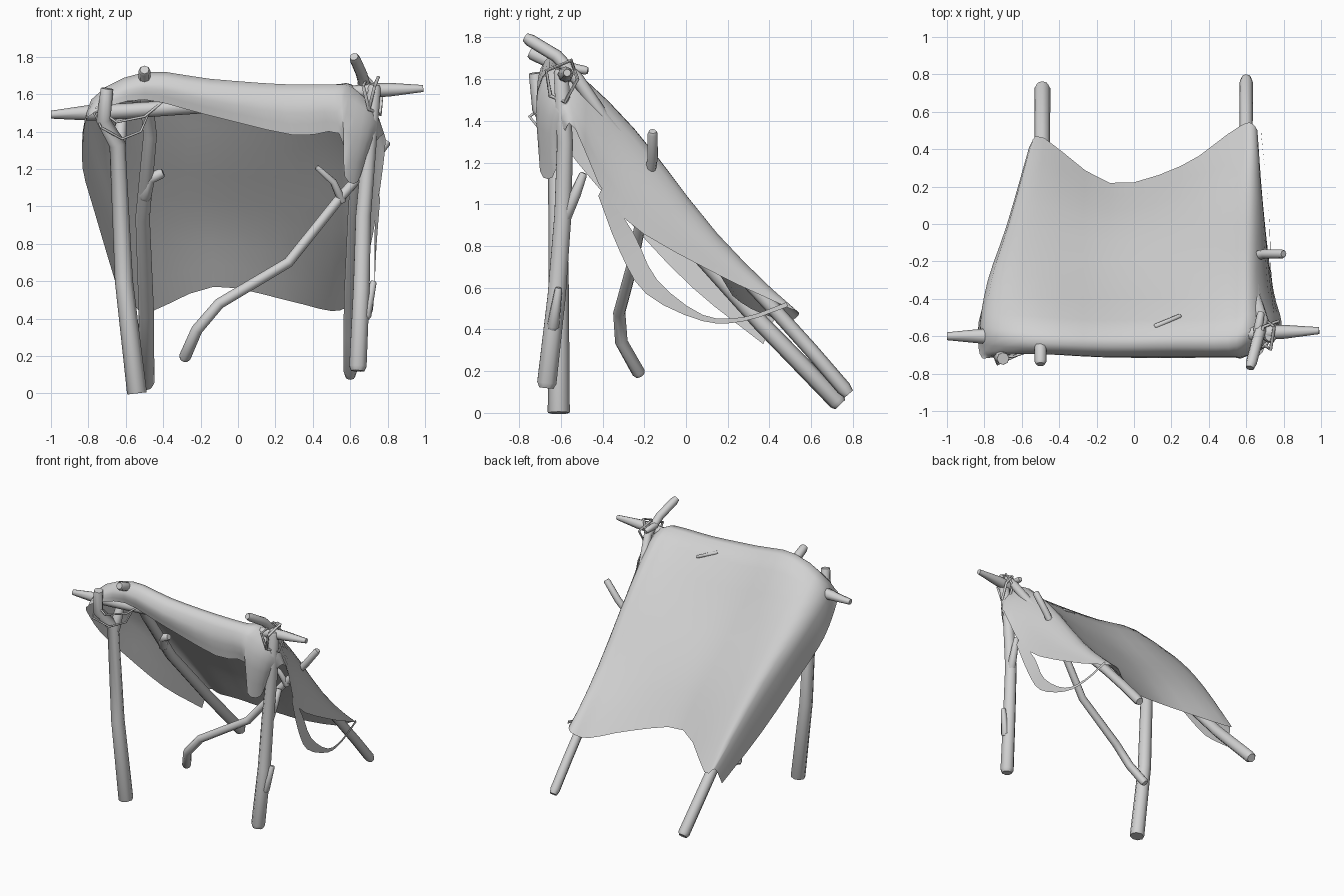
import bpy
import bmesh
from math import radians
from mathutils import Vector

default_cube = bpy.data.objects.get("Cube")
if default_cube:
    bpy.data.objects.remove(default_cube, do_unlink=True)

material = bpy.data.materials.new("plain grey")
material.use_nodes = True
grey = (.64, .64, .64, 1)
material.diffuse_color = grey
material.node_tree.nodes["Principled BSDF"].inputs["Base Color"].default_value = grey


def select_only(obj):
    bpy.ops.object.select_all(action='DESELECT')
    obj.select_set(True)
    bpy.context.view_layer.objects.active = obj


def finish(obj, angle):
    """Give the object its colour and smooth shading with sharp creases."""
    select_only(obj)
    obj.data.materials.clear()
    obj.data.materials.append(material)
    bpy.ops.object.shade_smooth_by_angle(angle=radians(angle))
    return obj


def stick(name, points, start, end, taper=.5, tip=.75, cyclic=False):
    """Eight-sided branch along a path, narrowing from start to end radius."""
    curve = bpy.data.curves.new(name, 'CURVE')
    curve.dimensions = '3D'
    curve.bevel_depth = 1
    curve.bevel_resolution = 2
    curve.use_fill_caps = True
    path = [Vector(p) for p in points]
    last = len(path) - 1
    radii = [start + (end - start) * i / last for i in range(last + 1)]
    if not cyclic:
        # Narrowed tips: an extra ring a little way in from each end
        head = path[0] + (path[1] - path[0]).normalized() * start * taper
        tail = path[-1] + (path[-2] - path[-1]).normalized() * end * taper
        path = [path[0], head, *path[1:-1], tail, path[-1]]
        radii = [start * tip, *radii, end * tip]
    spline = curve.splines.new('POLY')
    spline.points.add(len(path) - 1)
    for point, position, radius in zip(spline.points, path, radii):
        point.co = (*position, 1)
        point.radius = radius
    spline.use_cyclic_u = cyclic
    obj = bpy.data.objects.new(name, curve)
    bpy.context.collection.objects.link(obj)
    select_only(obj)
    bpy.ops.object.convert(target='MESH')
    return finish(bpy.context.view_layer.objects.active, 50)


def smooth_path(points, steps):
    """Resample a row of points along a Catmull-Rom spline."""
    pts = [Vector(p) for p in points]
    pts = [pts[0] * 2 - pts[1]] + pts + [pts[-1] * 2 - pts[-2]]
    result = []
    for a, b, c, d in zip(pts, pts[1:], pts[2:], pts[3:]):
        for step in range(steps):
            t = step / steps
            result.append(b + (c - a) * (t / 2)
                          + (a * 2 - b * 5 + c * 4 - d) * (t * t / 2)
                          + (b * 3 - a - c * 3 + d) * (t ** 3 / 2))
    result.append(pts[-2])
    return result


def sheet(name, columns, along, across):
    """Loft a thin sheet through columns of points."""
    columns = [smooth_path(column, along) for column in columns]
    rows = [smooth_path(row, across) for row in zip(*columns)]
    bm = bmesh.new()
    grid = [[bm.verts.new(p) for p in row] for row in rows]
    for upper, lower in zip(grid, grid[1:]):
        for i in range(len(upper) - 1):
            bm.faces.new((upper[i], upper[i + 1], lower[i + 1], lower[i]))
    mesh = bpy.data.meshes.new(name)
    bm.to_mesh(mesh)
    bm.free()
    obj = bpy.data.objects.new(name, mesh)
    bpy.context.collection.objects.link(obj)
    return finish(obj, 60)


# Cloth columns, each from the front hem over the ridge to the rear hem
right_edge = [(-.81, -.72, 1.47), (-.83, -.67, 1.4), (-.83, -.52, 1.2),
              (-.77, -.33, .98), (-.66, .02, .61), (-.57, .37, .33)]
right_shoulder = [(-.73, -.71, 1.52), (-.76, -.68, 1.56), (-.79, -.55, 1.55),
                  (-.76, -.29, 1.33), (-.67, .0, 1.0), (-.55, .43, .46)]
right_pole = [(-.5, -.68, 1.57), (-.5, -.69, 1.66), (-.5, -.58, 1.7),
              (-.5, -.28, 1.35), (-.51, .1, .91), (-.48, .46, .43)]
middle_right = [(-.17, -.69, 1.49), (-.15, -.71, 1.6), (-.15, -.6, 1.67),
                (-.15, -.3, 1.29), (-.14, 0, .92), (-.13, .22, .57)]
middle_left = [(.3, -.7, 1.38), (.25, -.71, 1.55), (.22, -.6, 1.65),
               (.22, -.28, 1.29), (.22, .05, .88), (.25, .31, .5)]
beside_left = [(.54, -.69, 1.39), (.52, -.71, 1.55), (.5, -.6, 1.65),
               (.5, -.26, 1.33), (.5, .1, .88), (.5, .48, .44)]
left_pole = [(.57, -.7, 1.16), (.58, -.71, 1.5), (.61, -.57, 1.65),
             (.62, -.25, 1.36), (.62, .15, .86), (.6, .54, .47)]
left_shoulder = [(.64, -.64, 1.13), (.7, -.66, 1.42), (.73, -.56, 1.52),
                 (.71, -.27, 1.18), (.68, .12, .8), (.64, .53, .49)]
left_edge = [(.68, -.6, 1.27), (.74, -.58, 1.35), (.79, -.53, 1.36),
             (.74, -.33, .96), (.69, .1, .69), (.66, .5, .5)]
sheet("canopy_cloth",
      [right_edge, right_shoulder, right_pole, middle_right, middle_left,
       beside_left, left_pole, left_shoulder, left_edge], 3, 3)

# Loose strip of cloth hanging in a loop below the left edge
sheet("hanging_strip",
      [[(.75, -.4, 1.08), (.73, -.25, .86), (.73, -.14, .64), (.72, .08, .47),
        (.7, .28, .46), (.68, .48, .53)],
       [(.76, -.42, 1.04), (.74, -.32, .78), (.73, -.19, .57), (.72, .08, .44),
        (.7, .28, .44), (.68, .49, .51)]], 3, 1)

# Ridge beam lying across the front legs, sharpened at both ends
stick("ridge_beam", [(-1, -.6, 1.49), (-.6, -.6, 1.51), (0, -.6, 1.55), (.45, -.6, 1.58),
                     (.7, -.58, 1.62), (.99, -.57, 1.63)], .042, .037, taper=5, tip=.5)

# Front legs with forked tops
stick("front_right_leg", [(-.54, -.61, 0), (-.61, -.61, .6), (-.645, -.62, 1.33),
                          (-.72, -.7, 1.46), (-.7, -.72, 1.63)], .053, .034, taper=.1, tip=.95)
stick("front_right_fork", [(-.64, -.62, 1.28), (-.62, -.55, 1.5)], .04, .03)
stick("front_left_leg", [(.64, -.67, .12), (.66, -.62, .56), (.67, -.59, .95),
                         (.7, -.58, 1.3), (.73, -.6, 1.65)], .05, .038)
stick("front_left_fork", [(.67, -.6, .9), (.69, -.53, 1.05), (.7, -.49, 1.15)], .035, .02)
stick("front_left_stub", [(.68, -.64, .4), (.725, -.61, .6)], .03, .018)

# Long sloping poles under the cloth
stick("rear_right_pole", [(-.49, .74, .04), (-.49, .36, .43), (-.51, -.1, .94),
                          (-.47, -.45, 1.38), (-.5, -.6, 1.66), (-.5, -.75, 1.73)], .043, .032)
stick("rear_right_stub", [(-.5, -.2, 1.04), (-.47, -.27, 1.15), (-.4, -.28, 1.18)], .035, .028)
stick("rear_left_pole", [(.6, .78, .09), (.6, .6, .3), (.6, .42, .5), (.62, 0, .95),
                         (.65, -.4, 1.42), (.69, -.52, 1.6), (.66, -.62, 1.71),
                         (.62, -.77, 1.8)], .036, .03, taper=1)

# Crooked brace poking out through the left side
stick("brace", [(-.29, -.22, .18), (-.22, -.31, .34), (-.1, -.32, .48), (.27, -.26, .7),
                (.55, -.19, 1.05), (.7, -.16, 1.22), (.8, -.16, 1.35)], .032, .024)
stick("brace_twig", [(.56, -.19, 1.02), (.51, -.22, 1.13), (.42, -.26, 1.21)], .024, .015)

# Small pegs at the ridge
stick("ridge_peg", [(.11, -.55, 1.6), (.25, -.49, 1.55)], .014, .012)
stick("left_peg", [(.68, -.47, 1.64), (.66, -.58, 1.66)], .02, .025)

# Rope lashings around the leg tops
stick("right_rope", [(-.77, -.65, 1.5), (-.73, -.75, 1.42), (-.62, -.7, 1.36),
                     (-.52, -.64, 1.4), (-.46, -.6, 1.54), (-.6, -.56, 1.57)],
      .007, .007, cyclic=True)
stick("right_rope_upper", [(-.76, -.7, 1.53), (-.65, -.71, 1.45), (-.5, -.66, 1.48),
                           (-.4, -.62, 1.56)], .007, .007)
for side, lean in (("outer", -.03), ("inner", .03)):
    stick(f"left_rope_{side}",
          [(.7 + lean, -.67, 1.64), (.72 + lean, -.55, 1.69), (.74 - lean, -.52, 1.6),
           (.73 - lean, -.58, 1.49), (.7, -.65, 1.52)], .009, .009, cyclic=True)
